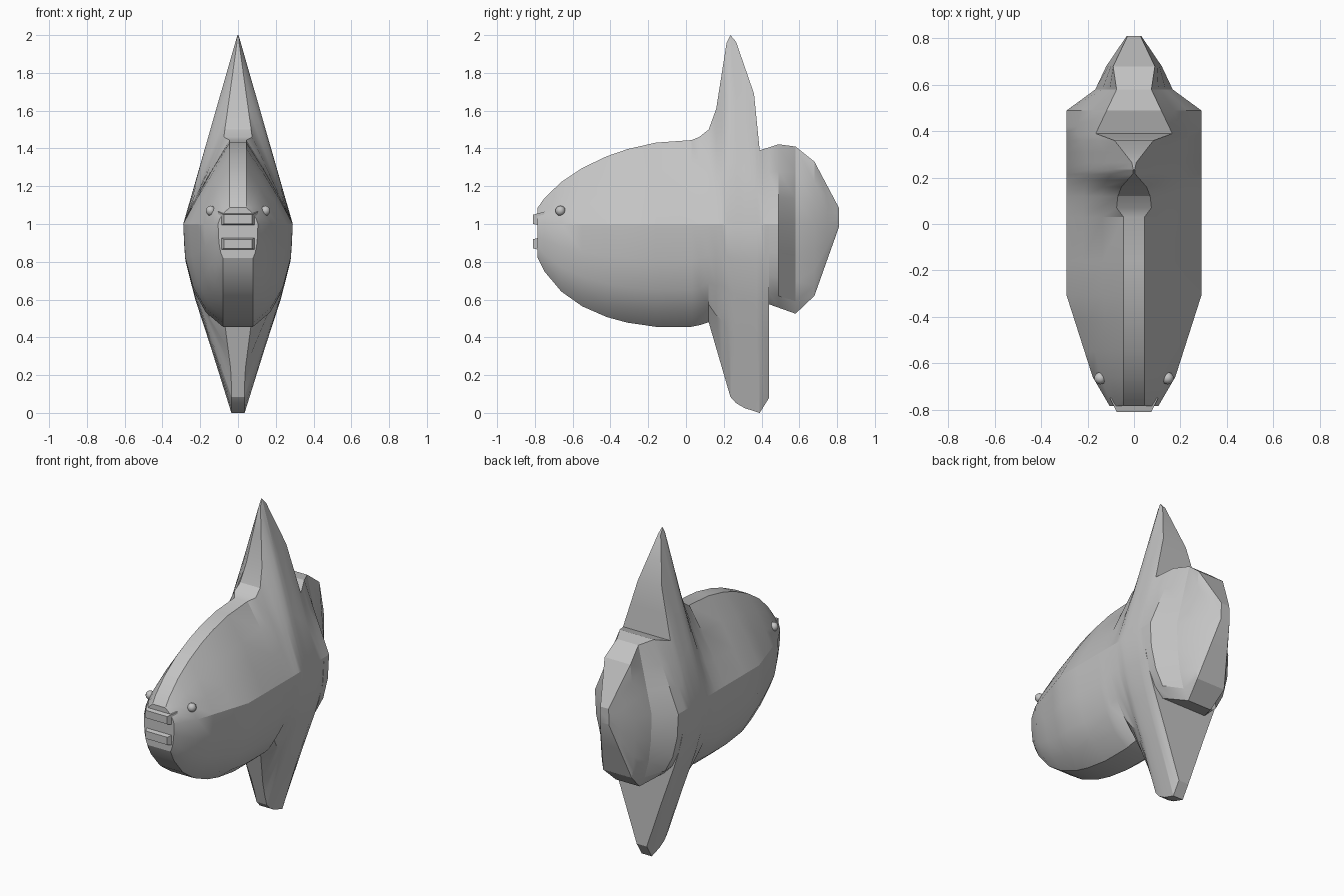
import bpy, bmesh, math

if "Cube" in bpy.data.objects:
    bpy.data.objects.remove(bpy.data.objects["Cube"])

grey = bpy.data.materials.new("fish grey")
grey.diffuse_color = (0.55, 0.55, 0.55, 1)
grey.use_nodes = True
grey.node_tree.nodes["Principled BSDF"].inputs["Base Color"].default_value = grey.diffuse_color


def finish(bm, name, angle=22):
    bmesh.ops.remove_doubles(bm, verts=bm.verts, dist=0.0005)
    bmesh.ops.recalc_face_normals(bm, faces=bm.faces)
    me = bpy.data.meshes.new(name)
    bm.to_mesh(me)
    bm.free()
    me.materials.append(grey)
    ob = bpy.data.objects.new(name, me)
    bpy.context.collection.objects.link(ob)
    bpy.ops.object.select_all(action='DESELECT')
    ob.select_set(True)
    bpy.context.view_layer.objects.active = ob
    bpy.ops.object.shade_smooth_by_angle(angle=math.radians(angle))


def curve(points, y):
    """Straight-line interpolation through (y, value) points."""
    if y <= points[0][0]:
        return points[0][1]
    for (a, p), (b, q) in zip(points, points[1:]):
        if y <= b:
            return p + (q - p) * (y - a) / (b - a)
    return points[-1][1]


# Side outlines of the fins and tail, and the plan width
UPPER_FIN = [(.05, 1.445), (.12, 1.5), (.16, 1.61), (.215, 1.96), (.235, 2),
             (.265, 1.965), (.36, 1.69), (.39, 1.39)]
LOWER_FIN = [(.12, .48), (.235, .085), (.28, .035), (.39, 0), (.44, .08)]
TAIL_TOP = [(.39, 1.39), (.5, 1.425), (.58, 1.41), (.68, 1.33), (.81, 1.085)]
TAIL_BOTTOM = [(.44, .575), (.58, .525), (.68, .62), (.81, .985)]
WIDTH = [(-.785, .105), (-.66, .178), (-.31, .29), (.49, .29), (.58, .167),
         (.68, .12), (.81, .032)]
TAIL_CAP = [(.39, .165), (.58, .075), (.68, .09), (.81, .028)]


def section(y, tail):
    """Ring at y: sloping roof above the side ridge, rounded keel below."""
    u = abs(y) / .815
    w, ridge = curve(WIDTH, y), (1.03 if y > .75 else 1)
    fin, bulge, cap, keel = 0, 0, .045, .08
    # roof height and cap width
    if y < .05:
        top = 1 + .445 * (1 - u ** 1.8) ** .6
        bulge = .012
    elif y < .39:
        top = curve(UPPER_FIN, y)
        cap = max(.003, .29 * (2 - top) * (.48 if y < .235 else .93))
    else:
        top, cap = curve(TAIL_TOP, y), curve(TAIL_CAP, y)
    # keel depth and width
    if tail:
        bottom = curve(TAIL_BOTTOM, y)
        keel = cap * 1.1
    elif y < .12:
        bottom = 1 - .55 * (1 - u ** 2.3) ** .45 if y < -.1 else .45 + .02 * max(0, y) / .1
    else:
        bottom = curve(LOWER_FIN, y)
        fin = min(1, (y - .1) / .1)
        keel = .08 - .045 * fin
    right = []
    for k in (1, .67, .33):
        right.append((w + (cap - w) * k + bulge * 4 * k * (1 - k),
                      ridge + (top - ridge) * k))
    for x, round_z, fin_z in ((1, 0, 0), (.95, .34, .2), (.75, .64, .4),
                              (.43, .86, .65), (0, 1, 1)):
        z = round_z + (fin_z - round_z) * fin
        right.append((keel + (w - keel) * x, ridge - (ridge - bottom) * z))
    return [(x, y, z) for x, z in right + [(-x, z) for x, z in reversed(right)]]


# Body, upper and lower fins and rounded tail as one lofted skin;
# the two sections at y = .44 make the step behind the lower fin
front = (-.785, -.75, -.66, -.55, -.42, -.31, -.16, .03, .07, .12, .16, .19,
         .215, .235, .265, .31, .36, .375, .39, .42, .44)
back = (.44, .49, .58, .68, .75, .81)
bm = bmesh.new()
rings = [[bm.verts.new(c) for c in section(y, False)] for y in front]
rings += [[bm.verts.new(c) for c in section(y, True)] for y in back]
for r, s in zip(rings, rings[1:]):
    for i in range(len(r)):
        j = (i + 1) % len(r)
        bm.faces.new((r[i], r[j], s[j], s[i]))
bm.faces.new(rings[0])
bm.faces.new(rings[-1])
finish(bm, "body_with_fins")

# Lips: tapered wedges across the snout
for name, z in (("upper_lip", 1.025), ("lower_lip", .895)):
    bm = bmesh.new()
    bmesh.ops.create_cube(bm, size=2)
    for v in bm.verts:
        tip = v.co.y < 0
        v.co.x *= .075 if tip else .105
        v.co.z = z + v.co.z * (.024 if tip else .04)
        v.co.y = -.81 if tip else -.75
    finish(bm, name)

# Eyes
for side, name in ((1, "right_eye"), (-1, "left_eye")):
    bm = bmesh.new()
    bmesh.ops.create_uvsphere(bm, u_segments=10, v_segments=6, radius=.027)
    bmesh.ops.translate(bm, verts=bm.verts, vec=(side * .145, -.665, 1.07))
    finish(bm, name, 40)
